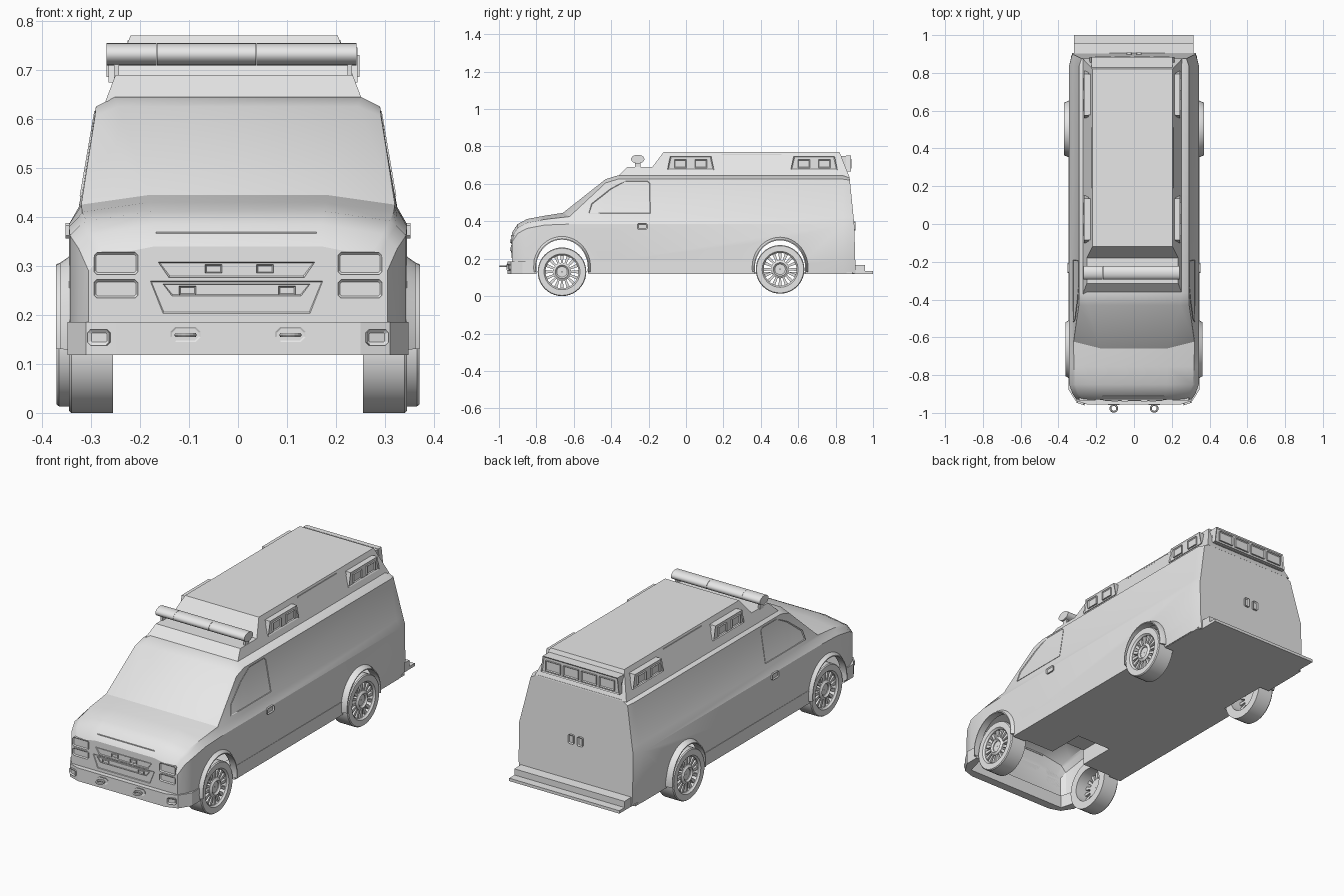
import bpy, bmesh, math
from mathutils import Matrix, Vector

cube = bpy.data.objects.get("Cube")
if cube:
    bpy.data.objects.remove(cube, do_unlink=True)

grey = bpy.data.materials.new("plain_grey")
grey.use_nodes = True
grey.diffuse_color = (0.8, 0.8, 0.8, 1)
grey.node_tree.nodes["Principled BSDF"].inputs["Base Color"].default_value = (0.8, 0.8, 0.8, 1)
SIDE = Matrix(((0, 0, 1, 0), (1, 0, 0, 0), (0, 1, 0, 0), (0, 0, 0, 1)))  # outline in (y, z), extruded along x


def activate(ob):
    bpy.ops.object.select_all(action='DESELECT')
    ob.select_set(True)
    bpy.context.view_layer.objects.active = ob


def finish(name, bm, matrix=Matrix(), smooth=False):
    bmesh.ops.recalc_face_normals(bm, faces=bm.faces)
    me = bpy.data.meshes.new(name)
    bm.to_mesh(me)
    bm.free()
    me.transform(matrix)
    me.materials.append(grey)
    ob = bpy.data.objects.new(name, me)
    bpy.context.collection.objects.link(ob)
    if smooth:
        activate(ob)
        bpy.ops.object.shade_smooth_by_angle(angle=math.radians(28))
    return ob


def loft(bm, rings, closed=False):
    """Skin closed rings of points, then cap the ends or join them."""
    vs = [[bm.verts.new(p) for p in r] for r in rings]
    n = len(vs[0])
    for a, b in list(zip(vs, vs[1:])) + ([(vs[-1], vs[0])] if closed else []):
        for i in range(n):
            j = (i + 1) % n
            bm.faces.new((a[i], a[j], b[j], b[i]))
    if not closed:
        bm.faces.new(vs[0])
        bm.faces.new(vs[-1])


def prism(name, pts, lo, hi, matrix=Matrix()):
    """Extrude an outline in (a, b) along the third axis."""
    bm = bmesh.new()
    loft(bm, [[(a, b, h) for a, b in pts] for h in (lo, hi)])
    return finish(name, bm, matrix)


def box(name, x0, x1, y0, y1, z0, z1):
    return prism(name, [(x0, y0), (x1, y0), (x1, y1), (x0, y1)], z0, z1)


def panel(name, pts, loc, turn=0, depth=0.008, rim=0.006, sink=0.005, tilt=0):
    """Framed plate with a sunken middle, outline in (x, z), facing -y before turning."""
    bm = bmesh.new()
    loft(bm, [[(x, y, z) for x, z in pts] for y in (0.012, -depth)])
    bmesh.ops.recalc_face_normals(bm, faces=bm.faces)
    if rim:
        bm.faces.ensure_lookup_table()
        bmesh.ops.inset_region(bm, faces=[bm.faces[-1]], thickness=rim, depth=-sink)
    m = (Matrix.Translation(loc) @ Matrix.Rotation(math.radians(turn), 4, 'Z')
         @ Matrix.Rotation(tilt, 4, 'X'))
    return finish(name, bm, m)


def rect(w, h, c=0.0):
    """Rectangle outline with clipped corners when c is given."""
    a, b = w / 2, h / 2
    if not c:
        return [(-a, -b), (a, -b), (a, b), (-a, b)]
    return [(-a + c, -b), (a - c, -b), (a, -b + c), (a, b - c),
            (a - c, b), (-a + c, b), (-a, b - c), (-a, -b + c)]


def trapezoid(top, bottom, h):
    return [(-bottom, -h / 2), (bottom, -h / 2), (top, h / 2), (-top, h / 2)]


# Body: cross-sections from nose to tail (y, half width, top, shoulder half width, crown half width)
STATIONS = [(-0.93, 0.305, 0.34, 0.27, 0.17), (-0.90, 0.325, 0.385, 0.295, 0.17),
            (-0.85, 0.343, 0.412, 0.31, 0.175), (-0.755, 0.345, 0.43, 0.318, 0.18),
            (-0.658, 0.345, 0.445, 0.32, 0.18), (-0.43, 0.345, 0.625, 0.292, 0.245),
            (-0.365, 0.345, 0.645, 0.29, 0.25), (0.84, 0.343, 0.645, 0.29, 0.25),
            (0.905, 0.327, 0.64, 0.278, 0.24)]


def body_rings(t=0.0):
    """Body sections, shrunk by t and opened downwards when t is given."""
    rings = []
    for i, (y, w, top, wt, crown) in enumerate(STATIONS):
        tail = i == len(STATIONS) - 1
        belt = min(0.42, top - 0.03)
        y += t if i == 0 else -t if tail else 0
        tuck = 0.008 if tail else 0.02
        half = [(w - 0.006, 0.12 - 5 * t), (w, 0.19), (w, min(0.385, belt - 0.02)), (w - tuck, belt),
                (wt, top - 0.02), (crown, top)]
        half = [(x - t, z - (t if z > 0.3 else 0)) for x, z in half]
        ring = []
        for x, z in half + [(-x, z) for x, z in reversed(half)]:
            dy = -0.1 * max(0, z - 0.33) if tail else 0
            if i == 4 and abs(x) > 0.2:   # windscreen base curves back at the corners
                dy = 0.035
            ring.append((x, y + dy, z))
        rings.append(ring)
    return rings


bm = bmesh.new()
loft(bm, body_rings())
body = finish("body", bm)

# Hollow inside and wheel openings
FRONT, REAR = -0.663, 0.503
bm = bmesh.new()
loft(bm, body_rings(0.012))
cutters = [finish("inside_cutter", bm)]
for y, r in ((FRONT, 0.152), (REAR, 0.148)):
    arch = [(y + 0.92 * r * math.cos(math.pi * t / 24), 0.152 + r * math.sin(math.pi * t / 24)) for t in range(25)]
    arch += [(y - 0.92 * r, 0.0), (y + 0.92 * r, 0.0)]
    cutters.append(prism("arch_cutter", arch, -0.5, 0.5, SIDE))
for c in cutters:
    c.hide_render = True
    mod = body.modifiers.new("cut", 'BOOLEAN')
    mod.operation, mod.solver, mod.object = 'DIFFERENCE', 'EXACT', c
    activate(body)
    bpy.ops.object.modifier_apply(modifier=mod.name)
    bpy.data.objects.remove(c, do_unlink=True)
activate(body)
bpy.ops.object.shade_smooth_by_angle(angle=math.radians(28))

# Floor with a tunnel notch at the front
prism("floor", [(0.1, -0.51), (0.28, -0.51), (0.28, 0.89), (-0.28, 0.89), (-0.28, -0.51), (-0.1, -0.51),
                (-0.1, -0.31), (0.1, -0.31)], 0.118, 0.128)
box("tunnel_roof", -0.11, 0.11, -0.51, -0.30, 0.20, 0.21)
box("tunnel_back", -0.11, 0.11, -0.31, -0.30, 0.125, 0.205)
for x in (-0.105, 0.105):
    box("tunnel_side", x - 0.005, x + 0.005, -0.51, -0.30, 0.125, 0.205)

# Front bumper and rear step
nose = [(0.25, -0.955), (0.31, -0.935), (0.348, -0.875), (0.348, -0.80), (0.32, -0.80), (0.29, -0.91)]
prism("front_bumper", nose + [(-x, y) for x, y in reversed(nose)], 0.118, 0.186)
prism("rear_step", [(0.88, 0.118), (1.0, 0.118), (1.0, 0.133), (0.957, 0.133), (0.957, 0.165), (0.88, 0.168)],
      -0.318, 0.314, SIDE)

# Raised roof, narrowing towards the top
roof = [(-0.37, 0.635), (-0.315, 0.69), (-0.18, 0.69), (-0.12, 0.77), (0.82, 0.77), (0.875, 0.635)]
bm = bmesh.new()
loft(bm, [[(-0.008 + s * (0.261 - (z - 0.64) * 0.38), y, z) for y, z in roof] for s in (-1, 1)])
finish("raised_roof", bm)

# Roof warning lights
for s, side in ((1, "left"), (-1, "right")):
    for y0, tag in ((0.025, "front"), (0.685, "rear")):
        x = -0.01 + s * 0.243
        panel(f"{side}_{tag}_light_box", trapezoid(0.11, 0.125, 0.072), (x, y0, 0.71), s * 90,
              depth=0.011, rim=0.008, sink=0.004)
        box(f"{side}_{tag}_light_mount", x - s * 0.05, x - s * 0.008, y0 - 0.109, y0 + 0.109, 0.68, 0.745)
        for dy in (-0.055, 0.055):
            panel(f"{side}_{tag}_lamp", rect(0.065, 0.045), (x, y0 + dy, 0.708), s * 90, depth=0.015)
    panel(f"{side}_roof_rail", rect(0.32, 0.006), (-0.008 + s * 0.214, 0.35, 0.757), s * 90, depth=0.004, rim=0)
box("rear_light_mount", -0.225, 0.205, 0.80, 0.868, 0.665, 0.75)
panel("rear_light_box", trapezoid(0.215, 0.225, 0.085), (-0.01, 0.868, 0.709), 180, depth=0.015, rim=0.008)
for i in range(4):
    panel("rear_lamp", rect(0.085, 0.052), (-0.01 + (i - 1.5) * 0.103, 0.872, 0.707), 180, depth=0.014)

# Light bar in three sections on two thin feet
for x0, x1 in ((-0.268, -0.166), (-0.165, 0.037), (0.038, 0.242)):
    bm = bmesh.new()
    loft(bm, [[(x, -0.258 + 0.036 * math.cos(a * math.pi / 10), 0.732 + 0.023 * math.sin(a * math.pi / 10))
               for a in range(20)] for x in (x0, x1)])
    finish("light_bar", bm, smooth=True)
for x in (-0.248, 0.228):
    box("light_bar_foot", x - 0.005, x + 0.005, -0.272, -0.244, 0.675, 0.72)

# Grille and hood lip
panel("grille_surround", trapezoid(0.176, 0.15, 0.066), (-0.003, -0.93, 0.236), depth=0.002, rim=0.003, sink=0.002)
panel("grille_upper", trapezoid(0.16, 0.138, 0.032), (-0.003, -0.93, 0.292), depth=0.004, rim=0.004, sink=0.003)
panel("grille_lower", trapezoid(0.15, 0.132, 0.024), (-0.003, -0.932, 0.251), depth=0.004, rim=0.003, sink=0.003)
for x, z in ((-0.05, 0.294), (0.055, 0.294), (-0.103, 0.25), (0.1, 0.25)):
    panel("grille_lamp", rect(0.034, 0.018), (x, -0.932, z), depth=0.008, rim=0.004)
box("hood_lip", -0.167, 0.16, -0.914, -0.90, 0.366, 0.369)

for s, side in ((1, "left"), (-1, "right")):
    # Headlights, bumper lamps and tow rings
    for z, h in ((0.305, 0.046), (0.253, 0.038)):
        panel(f"{side}_headlight", rect(0.09, h, 0.006), (s * 0.249, -0.93, z), depth=0.005, rim=0.005)
    panel(f"{side}_bumper_lamp", rect(0.046, 0.032, 0.006), (s * 0.282, -0.943, 0.154), s * 18,
          depth=0.01, rim=0.007)
    panel(f"{side}_tow_mount", rect(0.062, 0.031, 0.01), (s * 0.107, -0.955, 0.16), depth=0.003, rim=0.004, sink=0.002)
    bpy.ops.mesh.primitive_torus_add(location=(s * 0.107, -0.976, 0.159), major_radius=0.018,
                                     minor_radius=0.005, major_segments=16, minor_segments=6)
    tow = bpy.context.object
    tow.name = f"{side}_tow_ring"
    tow.data.materials.append(grey)

    # Door window on the leaning side, handles, sills
    outline = [(-0.52, 0.442), (-0.505, 0.495), (-0.405, 0.575), (-0.325, 0.618), (-0.205, 0.618),
               (-0.193, 0.605), (-0.19, 0.442)]
    panel(f"{side}_door_window", [(s * (y + 0.35), z - 0.42) for y, z in outline], (s * 0.324, -0.35, 0.42),
          s * 90, depth=0.003, rim=0.006, sink=0.004, tilt=-0.17)
    panel(f"{side}_door_handle", rect(0.055, 0.032, 0.006), (s * 0.345, -0.233, 0.372), s * 90, depth=0.007)
    panel(f"{side}_rear_door_handle", rect(0.03, 0.046, 0.004), (s * 0.026, 0.9, 0.375), 180, depth=0.007)
    box(f"{side}_sill", s * 0.275, s * 0.346, -0.52, 0.365, 0.118, 0.186)
    box(f"{side}_rear_floor", s * 0.275, s * 0.333, 0.64, 0.89, 0.118, 0.128)

    # Flared wheel arches
    for tag, y, r, x in (("front", FRONT, 0.15, 0.362), ("rear", REAR, 0.146, 0.371)):
        bm = bmesh.new()
        rings = []
        for i in range(25):
            a = math.radians(-8 + 196 * i / 24)
            rings.append([(s * px, y + 0.92 * (r + d) * math.cos(a), 0.152 + (r + d) * math.sin(a))
                          for px, d in ((0.325, 0), (x, 0), (x, 0.005), (0.345, 0.017), (0.325, 0.017))])
        loft(bm, rings)
        finish(f"{side}_{tag}_arch", bm, smooth=True)


# Wheels: tyre with open rim, hub and radial spokes
def lathe(bm, profile, n=40):
    loft(bm, [[(x, r * math.cos(2 * math.pi * i / n), r * math.sin(2 * math.pi * i / n)) for r, x in profile]
              for i in range(n)], closed=True)


def wheel(name, loc, turn):
    bm = bmesh.new()
    lathe(bm, [(0.088, 0.036), (0.096, 0.045), (0.126, 0.045), (0.13, 0.04), (0.13, -0.045), (0.088, -0.045)])
    lathe(bm, [(0.028, 0.034), (0.036, 0.042), (0.048, 0.034), (0.048, 0.01), (0.028, 0.01)])
    lathe(bm, [(0.002, 0.03), (0.03, 0.03), (0.03, 0.008), (0.002, 0.008)])
    for i in range(16):
        rot = Matrix.Rotation(2 * math.pi * i / 16, 4, 'X')
        loft(bm, [[rot @ Vector((x, w, r)) for x, w in ((0.014, -h), (0.014, h), (0.032, h), (0.032, -h))]
                  for r, h in ((0.044, 0.005), (0.092, 0.009))])
    finish(name, bm, Matrix.Translation(loc) @ Matrix.Rotation(turn, 4, 'Z'), smooth=True)


for s, side in ((1, "left"), (-1, "right")):
    turn = 0 if s > 0 else math.pi
    wheel(f"{side}_front_wheel", (s * 0.30, FRONT, 0.13), turn)
    wheel(f"{side}_rear_wheel", (s * 0.325, REAR, 0.143), turn)
